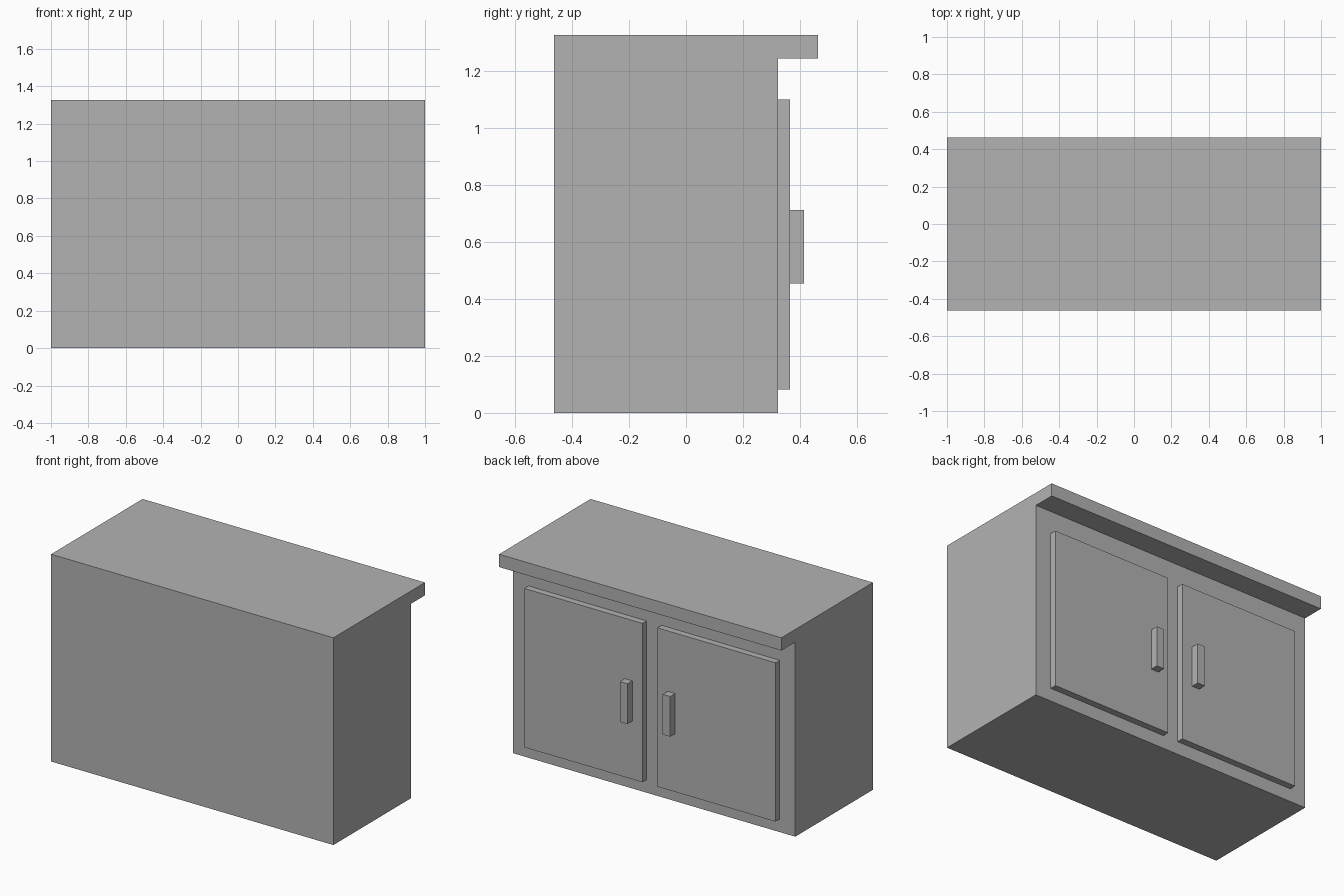
import bpy
import bmesh

cube = bpy.data.objects.get("Cube")
if cube:
    bpy.data.objects.remove(cube, do_unlink=True)

grey = bpy.data.materials.new("plain grey")
grey.use_nodes = True
COLOUR = (0.45, 0.45, 0.45, 1)
grey.diffuse_color = COLOUR
grey.node_tree.nodes["Principled BSDF"].inputs["Base Color"].default_value = COLOUR

BODY_Y, DOOR_Y, HANDLE_Y = 0.323, 0.365, 0.415


def prism(name, profile, x0, x1):
    """Extrude a (y, z) profile along x from x0 to x1."""
    bm = bmesh.new()
    face = bm.faces.new([bm.verts.new((x0, y, z)) for y, z in profile])
    ext = bmesh.ops.extrude_face_region(bm, geom=[face])
    moved = [v for v in ext["geom"] if isinstance(v, bmesh.types.BMVert)]
    bmesh.ops.translate(bm, verts=moved, vec=(x1 - x0, 0, 0))
    bmesh.ops.recalc_face_normals(bm, faces=bm.faces)
    mesh = bpy.data.meshes.new(name)
    bm.to_mesh(mesh)
    bm.free()
    mesh.materials.append(grey)
    obj = bpy.data.objects.new(name, mesh)
    bpy.context.collection.objects.link(obj)
    return obj


def block(name, x, y, z):
    """Box given by its (low, high) range on each axis."""
    outline = [(y[0], z[0]), (y[1], z[0]), (y[1], z[1]), (y[0], z[1])]
    return prism(name, outline, min(x), max(x))


# Cabinet body with the worktop overhanging the door side
prism("cabinet_body", [(-0.463, 0), (BODY_Y, 0), (BODY_Y, 1.245),
                       (0.463, 1.245), (0.463, 1.327), (-0.463, 1.327)], -1, 1)

# Matching doors and upright handles
for side, s in (("left", 1), ("right", -1)):
    block(side + "_door", (0.053 * s, 0.89 * s), (BODY_Y, DOOR_Y), (0.083, 1.1))
    block(side + "_handle", (0.125 * s, 0.178 * s), (DOOR_Y, HANDLE_Y), (0.455, 0.713))
